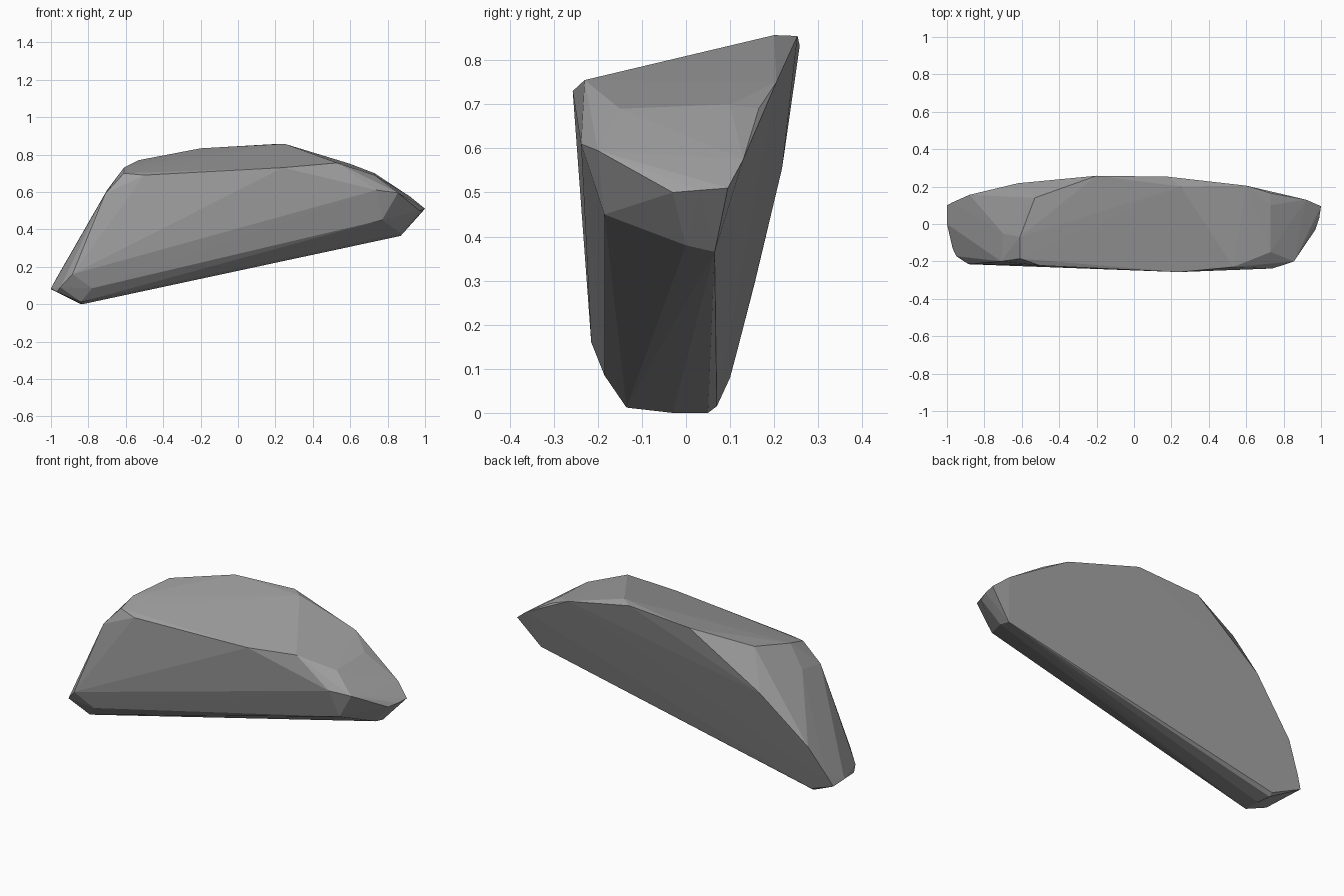
import bpy, bmesh

# Faceted stone slab: corner points of each facet ring, wrapped in a convex hull
base_ring = [(-0.84, -0.135, 0.012), (-0.83, -0.03, 0.0), (-0.84, 0.05, 0.0), (-0.84, 0.07, 0.015),
             (0.87, 0.065, 0.365), (0.87, 0.0, 0.38), (0.77, -0.185, 0.45), (-0.78, -0.185, 0.085)]
left_end = [(-1.0, 0.10, 0.08), (-1.0, 0.0, 0.085), (-0.97, -0.13, 0.065), (-0.95, -0.172, 0.09),
            (-0.885, -0.215, 0.16), (-0.97, 0.116, 0.14), (-0.88, 0.156, 0.295)]
left_shoulder = [(-0.71, -0.2, 0.59), (-0.70, -0.05, 0.61), (-0.62, 0.218, 0.555)]
right_end = [(1.0, 0.095, 0.51), (0.99, 0.03, 0.505), (0.97, -0.03, 0.5), (0.855, -0.20, 0.595),
             (0.74, -0.238, 0.61), (0.92, 0.13, 0.575)]
right_shoulder = [(0.73, -0.15, 0.69), (0.73, 0.10, 0.70), (0.73, 0.165, 0.69), (0.60, 0.205, 0.75)]
top_ring = [(-0.61, -0.185, 0.70), (-0.5, -0.222, 0.69), (0.24, -0.257, 0.73), (0.53, -0.23, 0.755),
            (0.25, 0.20, 0.857), (0.18, 0.253, 0.855), (-0.2, 0.258, 0.833),
            (-0.53, 0.14, 0.77), (-0.61, -0.07, 0.73)]

bm = bmesh.new()
for ring in (base_ring, left_end, left_shoulder, right_end, right_shoulder, top_ring):
    for p in ring:
        bm.verts.new(p)
res = bmesh.ops.convex_hull(bm, input=bm.verts[:])
loose = [v for v in bm.verts if not v.link_faces]
bmesh.ops.delete(bm, geom=loose, context='VERTS')
bmesh.ops.recalc_face_normals(bm, faces=bm.faces[:])

mesh = bpy.data.meshes.new("rock")
bm.to_mesh(mesh)
bm.free()
rock = bpy.data.objects.new("rock", mesh)
bpy.context.collection.objects.link(rock)

# Plain grey stone
mat = bpy.data.materials.new("stone_grey")
mat.diffuse_color = (0.35, 0.35, 0.35, 1)
mesh.materials.append(mat)
